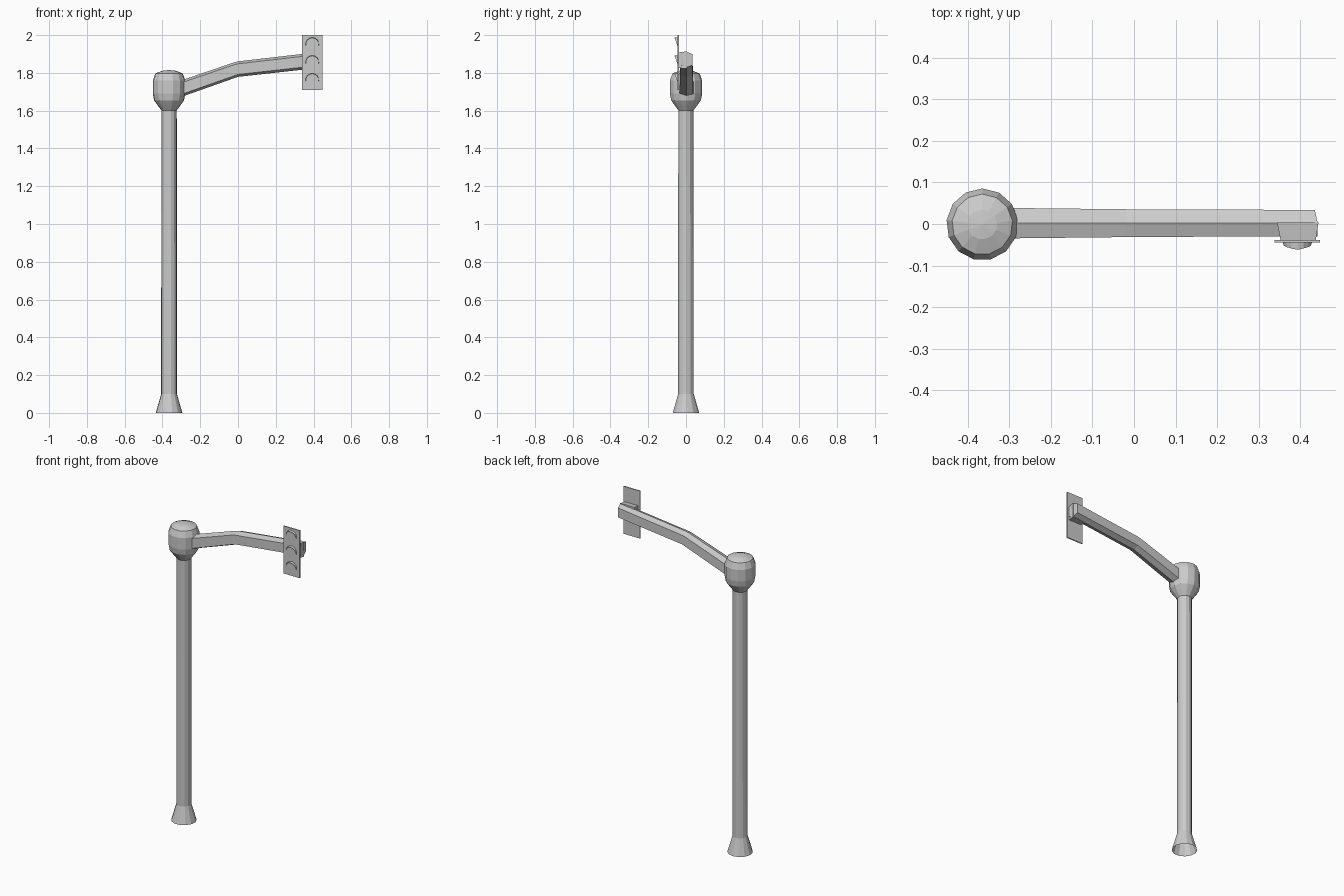
import bpy, bmesh, math

if "Cube" in bpy.data.objects:
    bpy.data.objects.remove(bpy.data.objects["Cube"])

POLE = (-0.365, -0.001)
SIDES = 13


def make(name, verts, faces):
    mesh = bpy.data.meshes.new(name)
    mesh.from_pydata(verts, [], faces)
    bm = bmesh.new()
    bm.from_mesh(mesh)
    bmesh.ops.recalc_face_normals(bm, faces=bm.faces)
    bm.to_mesh(mesh)
    bm.free()
    ob = bpy.data.objects.new(name, mesh)
    bpy.context.collection.objects.link(ob)
    return ob


def loft(name, rings, cap_start=True, cap_end=True):
    n = len(rings[0])
    verts = [v for r in rings for v in r]
    faces = [(k * n + i, k * n + (i + 1) % n, (k + 1) * n + (i + 1) % n, (k + 1) * n + i)
             for k in range(len(rings) - 1) for i in range(n)]
    if cap_start:
        faces.append(tuple(range(n)))
    if cap_end:
        faces.append(tuple(range(len(verts) - n, len(verts))))
    return make(name, verts, faces)


def lathe(name, profile, **caps):
    angles = [math.pi / 2 + 2 * math.pi * i / SIDES for i in range(SIDES)]
    return loft(name, [[(POLE[0] + r * math.cos(a), POLE[1] + r * math.sin(a), z)
                        for a in angles] for r, z in profile], **caps)


# Pole with flared, open foot
lathe("pole", [(0.071, 0), (0.042, 0.1), (0.041, 1.61)], cap_start=False, cap_end=False)

# Rounded joint on top of the pole
lathe("pole_head", [(0.041, 1.602), (0.062, 1.63), (0.080, 1.655), (0.0865, 1.69), (0.0865, 1.76),
                    (0.073, 1.797), (0.036, 1.811), (0.002, 1.815)])


# Bent arm with a flattened hexagonal section
def section(x, z, w, h, back=0.0):
    pts = [(0, h), (w, h - 0.013), (w, 0.013 - h), (0, -h), (-w, 0.013 - h), (-w, h - 0.013)]
    return [(x - (back if y > 0 else 0), 0.002 + y, z + dz) for y, dz in pts]


loft("arm", [section(-0.34, 1.703, 0.037, 0.044), section(-0.02, 1.814, 0.0335, 0.042),
             section(0.0, 1.82, 0.033, 0.041), section(0.442, 1.870, 0.032, 0.042, 0.007)])

# Tapered bracket joining the arm to the signal plate
bracket = []
for y, x0, x1, z0, z1 in [(0.004, 0.344, 0.444, 1.822, 1.914), (-0.040, 0.353, 0.437, 1.826, 1.908)]:
    bracket.append([(x0, y, z0), (x1, y, z0), (x1, y, z1), (x0, y, z1)])
loft("bracket", bracket)

# Signal back plate
loft("signal_plate", [[(0.338, y, 1.71), (0.448, y, 1.71), (0.448, y, 2.0), (0.338, y, 2.0)]
                      for y in (-0.038, -0.045)])

# Three hoods: arc strips, deepest at the top and tapering down the sides
for n, z in enumerate((1.952, 1.857, 1.762)):
    verts, steps = [], 8
    for i in range(steps + 1):
        t = -1 + 2 * i / steps
        a = math.radians(100) * t
        depth = 0.002 + 0.015 * (1 - abs(t)) ** 0.8
        for r, y in ((0.036, -0.044), (0.034, -0.045 - depth)):
            verts.append((0.393 + r * math.sin(a), y, z + r * math.cos(a)))
    faces = [(2 * i, 2 * i + 1, 2 * i + 3, 2 * i + 2) for i in range(steps)]
    hood = make(f"lamp_hood_{n + 1}", verts, faces)
    solid = hood.modifiers.new("thickness", 'SOLIDIFY')
    solid.thickness = 0.002
